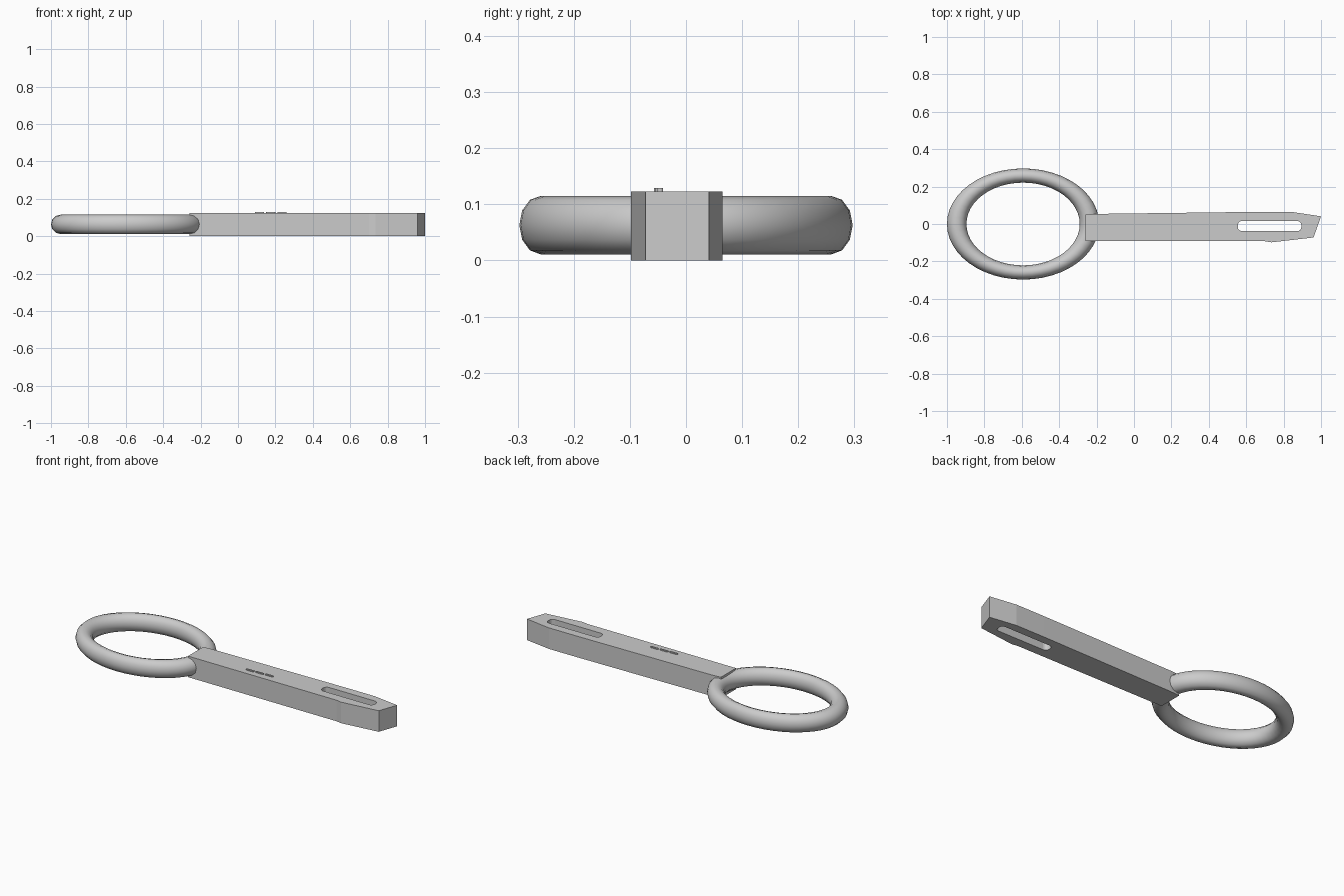
import bpy, math

if "Cube" in bpy.data.objects:
    bpy.data.objects.remove(bpy.data.objects["Cube"])


def material(name, rgb):
    m = bpy.data.materials.new(name)
    m.diffuse_color = (*rgb, 1)
    m.use_nodes = True
    m.node_tree.nodes["Principled BSDF"].inputs["Base Color"].default_value = m.diffuse_color
    return m


steel = material("light grey metal", (0.6, 0.6, 0.6))


def rounded_rect(x0, x1, y0, y1, r, steps=4):
    pts = []
    corners = [(x1 - r, y1 - r), (x0 + r, y1 - r), (x0 + r, y0 + r), (x1 - r, y0 + r)]
    for i, (cx, cy) in enumerate(corners):
        for k in range(steps + 1):
            a = math.pi / 2 * (i + k / steps)
            pts.append((cx + r * math.cos(a), cy + r * math.sin(a)))
    return pts


def extruded_plate(name, outlines, z0, z1):
    """Filled 2D outlines (inner ones become holes) extruded from z0 to z1."""
    cu = bpy.data.curves.new(name, 'CURVE')
    cu.dimensions = '2D'
    cu.fill_mode = 'BOTH'
    cu.extrude = (z1 - z0) / 2
    for pts in outlines:
        sp = cu.splines.new('POLY')
        sp.points.add(len(pts) - 1)
        for p, (x, y) in zip(sp.points, pts):
            p.co = (x, y, 0, 1)
        sp.use_cyclic_u = True
    ob = bpy.data.objects.new(name, cu)
    ob.location.z = (z0 + z1) / 2
    bpy.context.collection.objects.link(ob)
    bpy.ops.object.select_all(action='DESELECT')
    bpy.context.view_layer.objects.active = ob
    ob.select_set(True)
    bpy.ops.object.convert(target='MESH')
    ob = bpy.context.object
    ob.name = name
    ob.data.materials.clear()
    ob.data.materials.append(steel)
    bpy.ops.object.shade_flat()
    return ob


# oval ring handle
bpy.ops.mesh.primitive_torus_add(major_segments=48, minor_segments=12,
                                 major_radius=0.355, minor_radius=0.052,
                                 location=(-0.593, 0, 0.063))
ring = bpy.context.object
ring.name = "ring_handle"
ring.scale.y = 0.73
bpy.ops.object.transform_apply(location=False, rotation=False, scale=True)
ring.data.materials.append(steel)
bpy.ops.object.shade_smooth()

# bar with angled tip and long slot
bar = [(-0.26, -0.09), (0.70, -0.092), (0.735, -0.098), (0.96, -0.072),
       (1.0, 0.041), (0.84, 0.065), (0.66, 0.065), (-0.20, 0.054), (-0.26, 0.05)]
slot = rounded_rect(0.555, 0.895, -0.038, 0.016, 0.022)
extruded_plate("slotted_bar", [bar, slot], 0.0, 0.123)

# three thin raised dashes on the top of the bar
for i in range(3):
    x = 0.09 + 0.06 * i
    y = -0.052 + 0.003 * i
    extruded_plate(f"raised_dash_{i + 1}",
                   [rounded_rect(x, x + 0.05, y - 0.005, y + 0.005, 0.004)],
                   0.121, 0.129)
